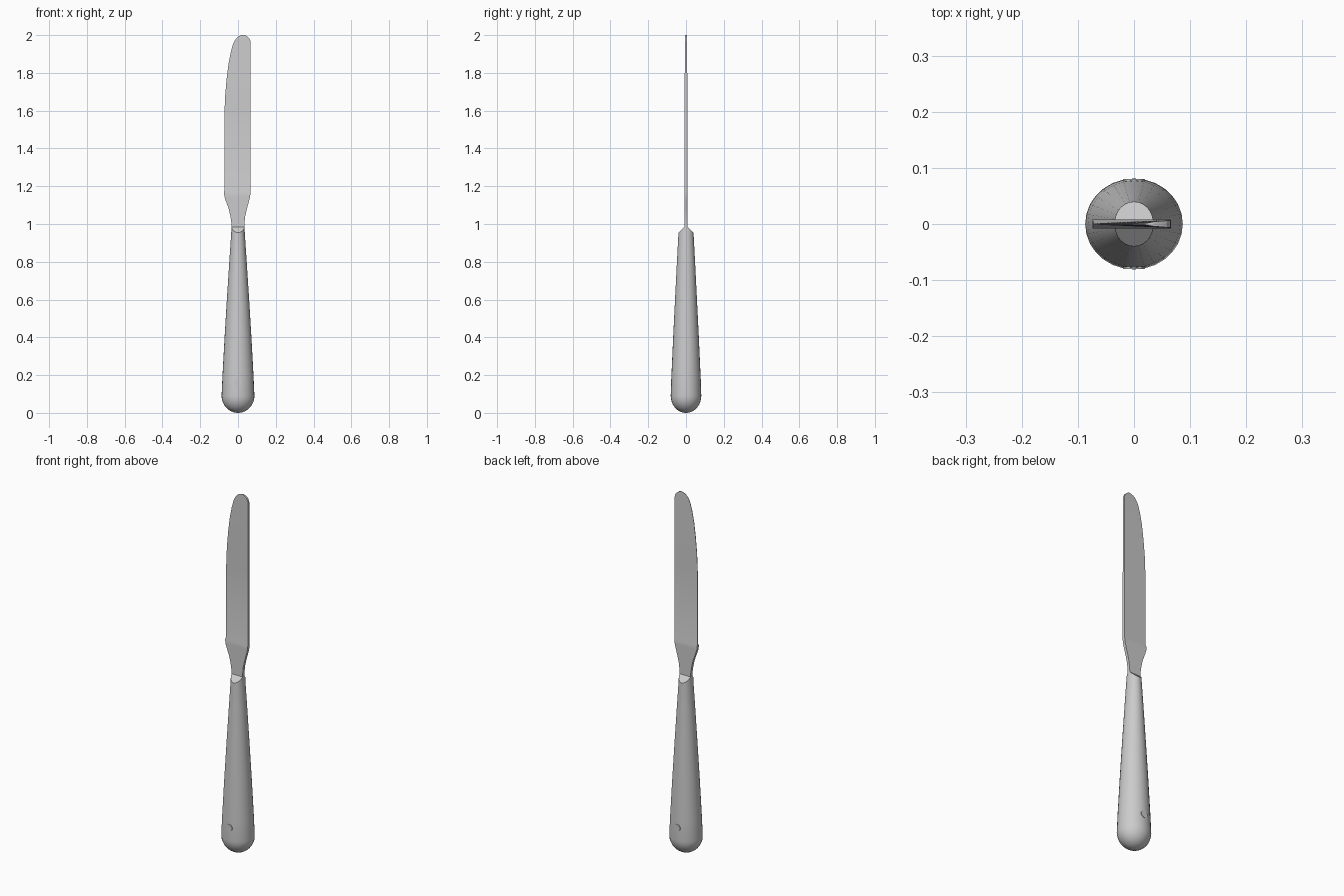
import bpy, bmesh, math
from mathutils import Vector, Matrix

if "Cube" in bpy.data.objects:
    bpy.data.objects.remove(bpy.data.objects["Cube"])


def finish(name, bm, smooth=None):
    bmesh.ops.recalc_face_normals(bm, faces=bm.faces)
    mesh = bpy.data.meshes.new(name)
    bm.to_mesh(mesh)
    bm.free()
    ob = bpy.data.objects.new(name, mesh)
    bpy.context.collection.objects.link(ob)
    if smooth:
        bpy.ops.object.select_all(action='DESELECT')
        bpy.context.view_layer.objects.active = ob
        ob.select_set(True)
        bpy.ops.object.shade_smooth_by_angle(angle=math.radians(smooth))
    return ob


def loft(rings):
    """Skin a stack of equally sized point rings and cap both ends."""
    bm = bmesh.new()
    rows = [[bm.verts.new(p) for p in ring] for ring in rings]
    n = len(rows[0])
    for a, b in zip(rows, rows[1:]):
        for i in range(n):
            j = (i + 1) % n
            bm.faces.new((a[i], a[j], b[j], b[i]))
    bm.faces.new(rows[0][::-1])
    bm.faces.new(rows[-1])
    return bm


# Handle: tapered oval body with a domed butt
SIDES = 28


def oval(z, rx, ry):
    return [(rx * math.cos(2 * math.pi * i / SIDES), ry * math.sin(2 * math.pi * i / SIDES), z)
            for i in range(SIDES)]


rings = []
for k in range(9):
    t = math.radians(4 + 86 * k / 8)
    rings.append(oval(0.09 * (1 - math.cos(t)), 0.087 * math.sin(t), 0.081 * math.sin(t)))
for z, rx, ry in [(0.2, 0.082, 0.077), (0.4, 0.071, 0.068), (0.6, 0.059, 0.058),
                  (0.8, 0.046, 0.048), (0.95, 0.036, 0.04), (1.01, 0.034, 0.038)]:
    rings.append(oval(z, rx, ry))
bm = loft(rings)

# Two sloping cuts form the wedge where the blade enters
for side in (-1, 1):
    bmesh.ops.bisect_plane(bm, geom=bm.verts[:] + bm.edges[:] + bm.faces[:], dist=1e-6,
                           plane_co=Vector((0, 0, 0.992)),
                           plane_no=Vector((0, side * 0.034, 0.036)), clear_outer=True)
    bmesh.ops.holes_fill(bm, edges=[e for e in bm.edges if e.is_boundary])
finish("handle", bm, 35)

# Rivet: a pin running through the handle, nearly flush on both faces
bm = bmesh.new()
bmesh.ops.create_cone(bm, cap_ends=True, segments=20, radius1=0.019, radius2=0.019, depth=0.16,
                      matrix=Matrix.Translation((0, 0, 0.16)) @ Matrix.Rotation(math.pi / 2, 4, 'X'))
finish("rivet", bm, 35)

# Blade rows: height, cutting edge x, spine x, half thickness at edge and spine
blade = [
    (0.95, -0.033, 0.033, 0.008, 0.008),
    (1.00, -0.034, 0.034, 0.008, 0.008),
    (1.04, -0.040, 0.038, 0.008, 0.008),
    (1.08, -0.049, 0.047, 0.008, 0.008),
    (1.12, -0.064, 0.058, 0.008, 0.008),
    (1.145, -0.072, 0.064, 0.008, 0.008),
    (1.165, -0.074, 0.066, 0.008, 0.008),
    (1.18, -0.072, 0.066, 0.001, 0.008),
    (1.58, -0.072, 0.066, 0.001, 0.007),
    (1.68, -0.068, 0.066, 0.001, 0.007),
    (1.77, -0.060, 0.066, 0.001, 0.007),
    (1.85, -0.050, 0.066, 0.001, 0.006),
    (1.91, -0.038, 0.066, 0.001, 0.006),
    (1.95, -0.027, 0.066, 0.001, 0.006),
    (1.97, -0.018, 0.065, 0.001, 0.006),
    (1.985, -0.007, 0.058, 0.001, 0.006),
    (1.995, 0.006, 0.046, 0.001, 0.005),
    (2.00, 0.020, 0.034, 0.001, 0.004),
]
bm = loft([[(xl, -tl, z), (xr, -tr, z), (xr, tr, z), (xl, tl, z)] for z, xl, xr, tl, tr in blade])
finish("blade", bm, 20)
